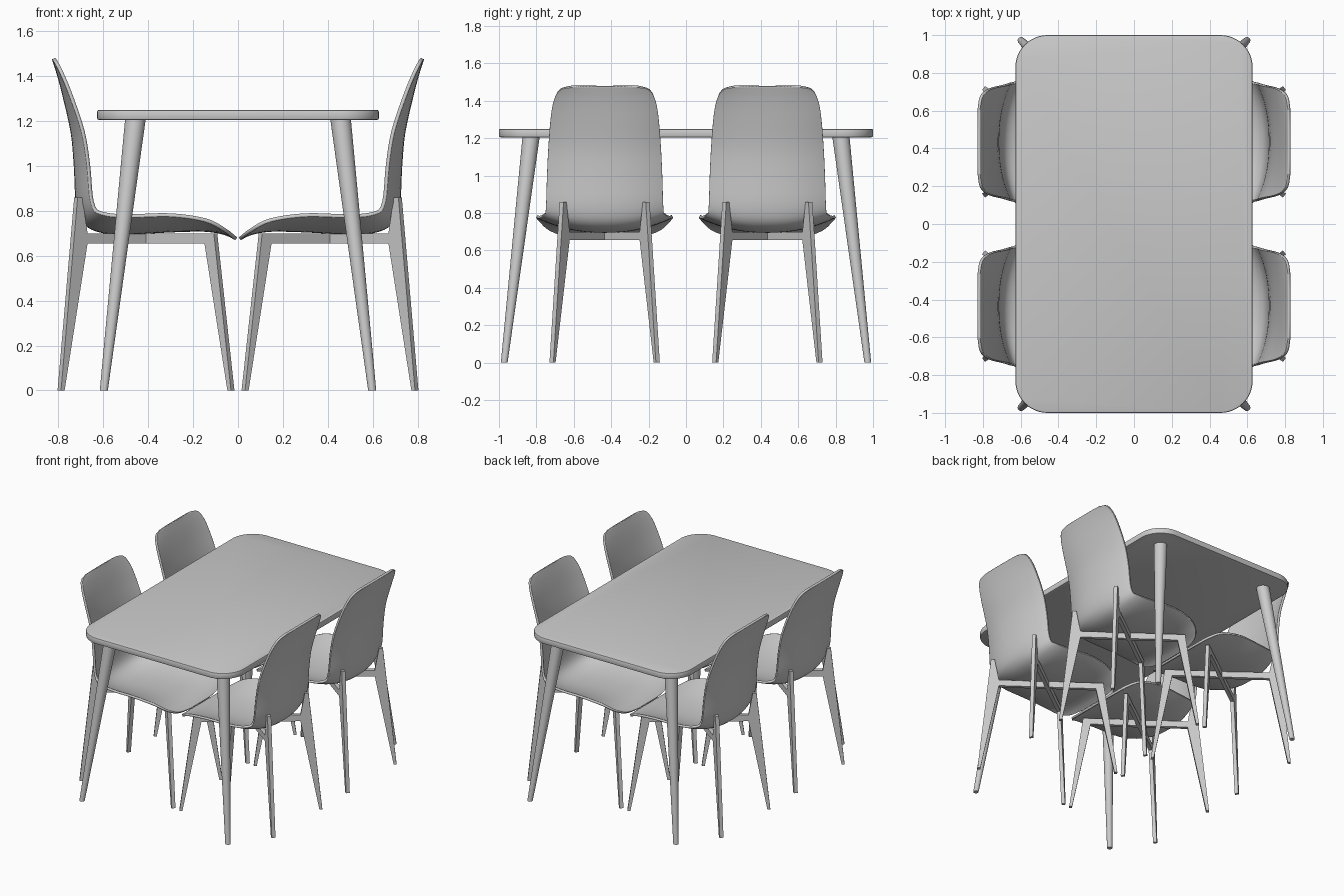
import bpy, bmesh, math
from mathutils import Vector

if "Cube" in bpy.data.objects:
    bpy.data.objects.remove(bpy.data.objects["Cube"], do_unlink=True)

grey = bpy.data.materials.new("light_grey")
grey.use_nodes = True
grey.diffuse_color = (0.6, 0.6, 0.6, 1)
grey.node_tree.nodes["Principled BSDF"].inputs["Base Color"].default_value = (0.6, 0.6, 0.6, 1)


def finish(name, bm, smooth=True):
    bmesh.ops.recalc_face_normals(bm, faces=bm.faces[:])
    mesh = bpy.data.meshes.new(name)
    bm.to_mesh(mesh)
    bm.free()
    mesh.materials.append(grey)
    ob = bpy.data.objects.new(name, mesh)
    bpy.context.collection.objects.link(ob)
    if smooth:
        bpy.ops.object.select_all(action='DESELECT')
        ob.select_set(True)
        bpy.context.view_layer.objects.active = ob
        bpy.ops.object.shade_smooth_by_angle(angle=math.radians(40))
    return ob


def prism(points, depth):
    """Extrude a closed outline of 3D points along a vector."""
    bm = bmesh.new()
    face = bm.faces.new([bm.verts.new(p) for p in points])
    out = bmesh.ops.extrude_face_region(bm, geom=[face])
    moved = [v for v in out["geom"] if isinstance(v, bmesh.types.BMVert)]
    bmesh.ops.translate(bm, verts=moved, vec=depth)
    return bm


def spline(keys, steps):
    """Catmull-Rom samples through key tuples."""
    k = [Vector(p) for p in keys]
    k = [2 * k[0] - k[1]] + k + [2 * k[-1] - k[-2]]
    res = []
    for a, b, c, d in zip(k, k[1:], k[2:], k[3:]):
        for i in range(steps):
            t = i / steps
            res.append(0.5 * (2 * b + (c - a) * t + (2 * a - 5 * b + 4 * c - d) * t * t
                              + (3 * b - a - 3 * c + d) * t ** 3))
    return res + [k[-2]]


# Table top: rounded rectangle with eased edges
HX, HY, R = 0.628, 1.0, 0.17
outline = []
for q, (sx, sy) in enumerate([(1, 1), (-1, 1), (-1, -1), (1, -1)]):
    for i in range(13):
        a = math.pi / 2 * (q + i / 12)
        outline.append((sx * (HX - R) + R * math.cos(a), sy * (HY - R) + R * math.sin(a), 1.205))
bm = prism(outline, (0, 0, 0.045))
rims = [e for e in bm.edges if abs(e.verts[0].co.z - e.verts[1].co.z) < 1e-4]
bmesh.ops.bevel(bm, geom=rims, offset=0.008, segments=2, affect='EDGES', profile=0.5)
finish("table_top", bm)

# Table legs: splayed tapered rounds
for side, sx in (("left", 1), ("right", -1)):
    for end, sy in (("front", -1), ("back", 1)):
        bm = bmesh.new()
        bmesh.ops.create_cone(bm, cap_ends=True, segments=32, radius1=0.018, radius2=0.046, depth=1.21)
        for v in bm.verts:
            x, y = (0.457, 0.828) if v.co.z > 0 else (0.598, 0.972)
            v.co += Vector((sx * x, sy * y, 0.605))
        finish(f"table_leg_{end}_{side}", bm)

# Chair shell stations: x, z, half width, edge lift
stations = [
    (0.008, 0.675, 0.10, 0.0), (0.022, 0.684, 0.22, 0.002), (0.065, 0.702, 0.30, 0.015),
    (0.15, 0.715, 0.345, 0.045), (0.30, 0.712, 0.363, 0.07), (0.48, 0.703, 0.352, 0.075),
    (0.60, 0.708, 0.335, 0.078), (0.68, 0.745, 0.317, 0.075), (0.714, 0.83, 0.31, 0.065),
    (0.724, 1.0, 0.305, 0.058), (0.738, 1.15, 0.298, 0.047), (0.776, 1.32, 0.285, 0.028),
    (0.80, 1.41, 0.267, 0.015), (0.816, 1.46, 0.235, 0.006), (0.822, 1.478, 0.17, 0.0)]
rows = spline(stations, 4)
ACROSS = 24
bm = bmesh.new()
grid = []
for i, s in enumerate(rows):
    a, b = rows[max(i - 1, 0)], rows[min(i + 1, len(rows) - 1)]
    tangent = Vector((b[0] - a[0], b[1] - a[1])).normalized()
    normal = Vector((-tangent.y, tangent.x))
    line = []
    for j in range(ACROSS + 1):
        v = math.sin(math.pi / 2 * (2 * j / ACROSS - 1))
        lift = normal * s[3] * abs(v) ** 2.3
        line.append(bm.verts.new((s[0] + lift.x, v * s[2], s[1] + lift.y)))
    grid.append(line)
for r0, r1 in zip(grid, grid[1:]):
    for j in range(ACROSS):
        bm.faces.new((r0[j], r0[j + 1], r1[j + 1], r1[j]))
shell = finish("chair_shell", bm)
mod = shell.modifiers.new("thickness", 'SOLIDIFY')
mod.thickness, mod.offset = 0.016, 0

# Crossed leg frames: each a flat outline standing on a diagonal
profile = [(-0.48, 0), (-0.46, 0), (-0.333, 0.655), (0.333, 0.655), (0.46, 0), (0.48, 0),
           (0.388, 0.86), (0.362, 0.86), (0.333, 0.70), (-0.385, 0.70)]
parts = [shell]
for name, s in (("chair_frame_a", 1), ("chair_frame_b", -1)):
    along = Vector((0.805, 0.593 * s, 0))
    across = Vector((-along.y, along.x, 0)) * 0.026
    start = Vector((0.41, 0, 0)) - across / 2
    parts.append(finish(name, prism([start + along * d + Vector((0, 0, z)) for d, z in profile], across), False))

# Four chairs: two per long side, facing the table
for ob in parts:
    base = ob.name
    for n, (turn, y) in enumerate([(0, 0.435), (0, -0.435), (math.pi, 0.435), (math.pi, -0.435)]):
        chair = ob if n == 0 else ob.copy()
        if n:
            bpy.context.collection.objects.link(chair)
        chair.name = f"{base}_{n + 1}"
        chair.location.y = y
        chair.rotation_euler.z = turn
